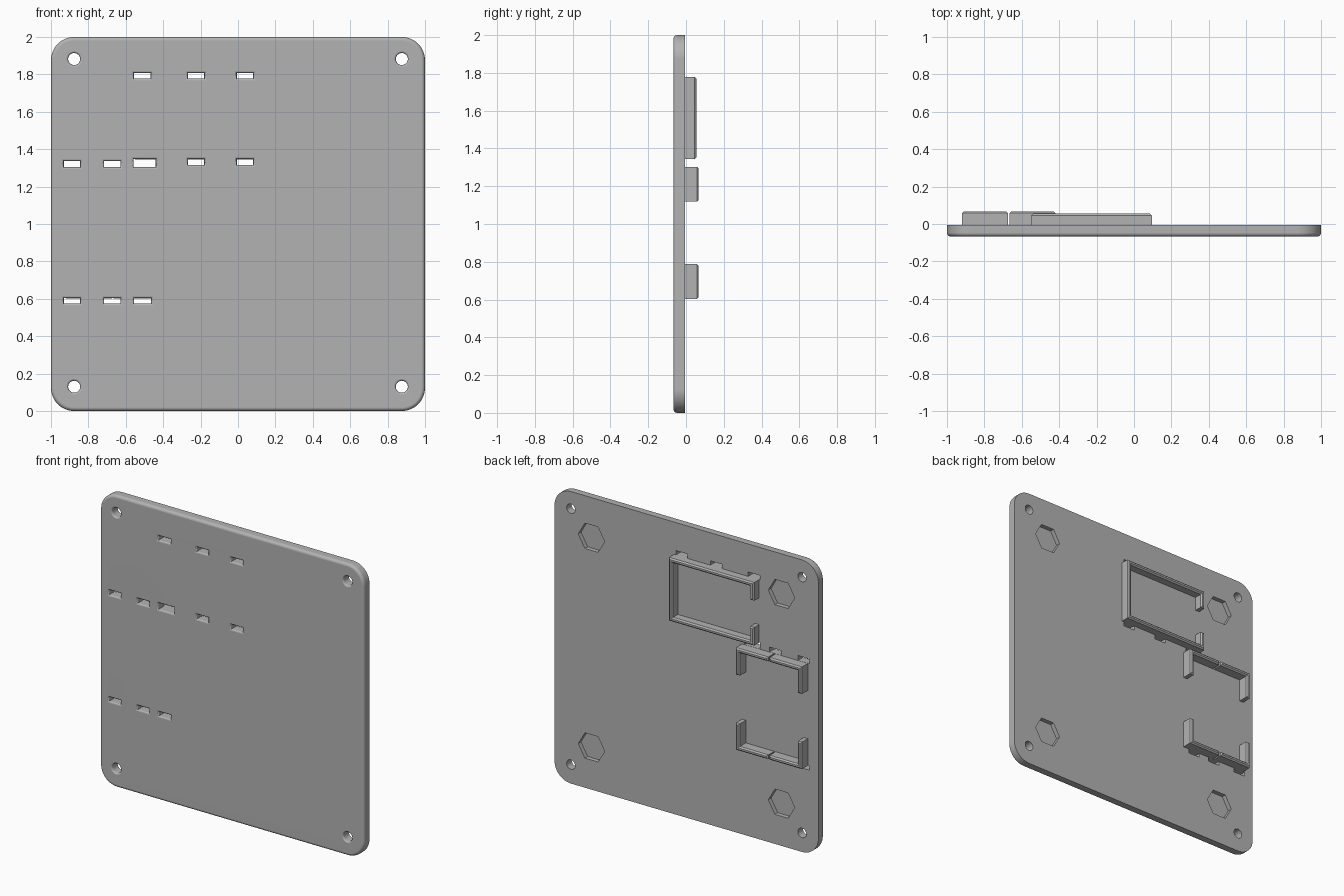
import bpy
import bmesh
import math

cube = bpy.data.objects.get("Cube")
if cube:
    bpy.data.objects.remove(cube, do_unlink=True)

BACK, FRONT = -0.005, -0.067   # plate faces along y

mat = bpy.data.materials.new("matte grey")
mat.use_nodes = True
GREY = (0.45, 0.45, 0.45, 1)
mat.diffuse_color = GREY
mat.node_tree.nodes["Principled BSDF"].inputs["Base Color"].default_value = GREY


def ccw(pts):
    area = sum(a[0] * b[1] - b[0] * a[1] for a, b in zip(pts, pts[1:] + pts[:1]))
    return pts if area > 0 else pts[::-1]


def inset(pts, d):
    """Mitred inward offset of a counter-clockwise outline (negative grows)."""
    out = []
    for i, (x, z) in enumerate(pts):
        px, pz = pts[i - 1]
        nx, nz = pts[(i + 1) % len(pts)]
        la, lb = math.hypot(x - px, z - pz), math.hypot(nx - x, nz - z)
        ax, az = (pz - z) / la, (x - px) / la
        bx, bz = (z - nz) / lb, (nx - x) / lb
        k = d / (1 + ax * bx + az * bz)
        out.append((x + (ax + bx) * k, z + (az + bz) * k))
    return out


def loft(bm, outline, steps):
    """Stack insets of an x-z outline along y; steps are (y, inset)."""
    pts = ccw(outline)
    rings = [[bm.verts.new((x, y, z)) for x, z in inset(pts, d)] for y, d in steps]
    n = len(pts)
    for a, b in zip(rings, rings[1:]):
        for i in range(n):
            j = (i + 1) % n
            bm.faces.new((a[i], a[j], b[j], b[i]))
    bm.faces.new(rings[0][::-1])
    bm.faces.new(rings[-1])


def finish(name, bm):
    bmesh.ops.recalc_face_normals(bm, faces=bm.faces[:])
    mesh = bpy.data.meshes.new(name)
    bm.to_mesh(mesh)
    bm.free()
    mesh.materials.append(mat)
    ob = bpy.data.objects.new(name, mesh)
    bpy.context.scene.collection.objects.link(ob)
    return ob


def rect(x0, x1, z0, z1):
    return [(x0, z0), (x1, z0), (x1, z1), (x0, z1)]


def circle(cx, cz, r, n):
    return [(cx + r * math.cos(i * math.tau / n), cz + r * math.sin(i * math.tau / n))
            for i in range(n)]


def rounded_square(half, r, n=12):
    pts = []
    for q, (sx, sz) in enumerate(((1, 1), (-1, 1), (-1, -1), (1, -1))):
        for i in range(n + 1):
            a = (q + i / n) * math.pi / 2
            pts.append((sx * (half - r) + r * math.cos(a),
                        1 + sz * (half - r) + r * math.sin(a)))
    return pts


def round_over(r, n=4):
    """Quarter-round steps ending on the front face."""
    return [(FRONT + r * (1 - math.sin(i * math.pi / 2 / n)),
             r * (1 - math.cos(i * math.pi / 2 / n))) for i in range(n + 1)]


# Plate with a rounded front edge
bm = bmesh.new()
loft(bm, rounded_square(1, 0.125), [(BACK, 0)] + round_over(0.02))
plate = finish("back_plate", bm)

# Cutters: slots and screw holes flare at the front, nut pockets open at the back
bm = bmesh.new()
flare = [(0.02, 0)] + [(y, -d) for y, d in round_over(0.011, 3)] + [(FRONT - 0.02, -0.011)]
lower, middle, upper = (0.575, 0.604), (1.304, 1.337), (1.778, 1.808)
slots = [(x, 0.087, row) for row in (lower, middle) for x in (-0.888, -0.672)]
slots += [(x, 0.087, row) for row in (upper, (1.316, 1.348)) for x in (-0.224, 0.037)]
slots += [(-0.51, 0.09, lower), (-0.512, 0.09, upper), (-0.499, 0.118, (1.304, 1.348))]
for x, width, (z0, z1) in slots:
    loft(bm, rect(x - width / 2, x + width / 2, z0, z1), flare)
for sx in (-1, 1):
    for sz in (-1, 1):
        loft(bm, circle(sx * 0.876, 1.006 + sz * 0.876, 0.032, 32), flare)
        loft(bm, circle(sx * 0.72, 1.007 + sz * 0.718, 0.1, 6),
             [(BACK + 0.02, 0), (BACK - 0.03, 0)])
cutter = finish("hole_cutter", bm)
cutter.hide_render = True

# Cut the plate, then drop the cutter
cut = plate.modifiers.new("holes", "BOOLEAN")
cut.operation = "DIFFERENCE"
cut.solver = "EXACT"
cut.object = cutter
bpy.context.view_layer.update()
plate.data = bpy.data.meshes.new_from_object(
    plate.evaluated_get(bpy.context.evaluated_depsgraph_get()))
plate.modifiers.clear()
bpy.data.objects.remove(cutter, do_unlink=True)

for ob in bpy.context.selected_objects:
    ob.select_set(False)
plate.select_set(True)
bpy.context.view_layer.objects.active = plate
bpy.ops.object.shade_smooth_by_angle(angle=math.radians(32))
plate.modifiers.new("even shading", "WEIGHTED_NORMAL").keep_sharp = True


def wall(name, outline, top):
    bm = bmesh.new()
    loft(bm, outline, [(BACK - 0.005, 0), (top - 0.009, 0), (top, 0.009)])
    finish(name, bm)


# Large holder: frame open in the middle of one side
T = 0.03
x0, x1, z0, z1, stub = -0.55, 0.095, 1.345, 1.778, 0.125
wall("board_frame", [
    (x0, z0), (x1, z0), (x1, z1), (x0, z1), (x0, z1 - stub), (x0 + T, z1 - stub),
    (x0 + T, z1 - T), (x1 - T, z1 - T), (x1 - T, z0 + T), (x0 + T, z0 + T),
    (x0 + T, z0 + stub), (x0, z0 + stub)], 0.055)

# Small holder: four corner brackets mirrored about their centre
CX, CZ, HALF_W, HALF_H = -0.67, 0.953, 0.25, 0.35
ARM = 0.185
for sx, side in ((-1, "right"), (1, "left")):
    for sz, level in ((-1, "lower"), (1, "upper")):
        corner = [(0.005, HALF_H), (HALF_W, HALF_H), (HALF_W, HALF_H - ARM),
                  (HALF_W - T, HALF_H - ARM), (HALF_W - T, HALF_H - T), (0.005, HALF_H - T)]
        wall(f"{level}_{side}_bracket",
             [(CX + sx * x, CZ + sz * z) for x, z in corner], 0.067)
